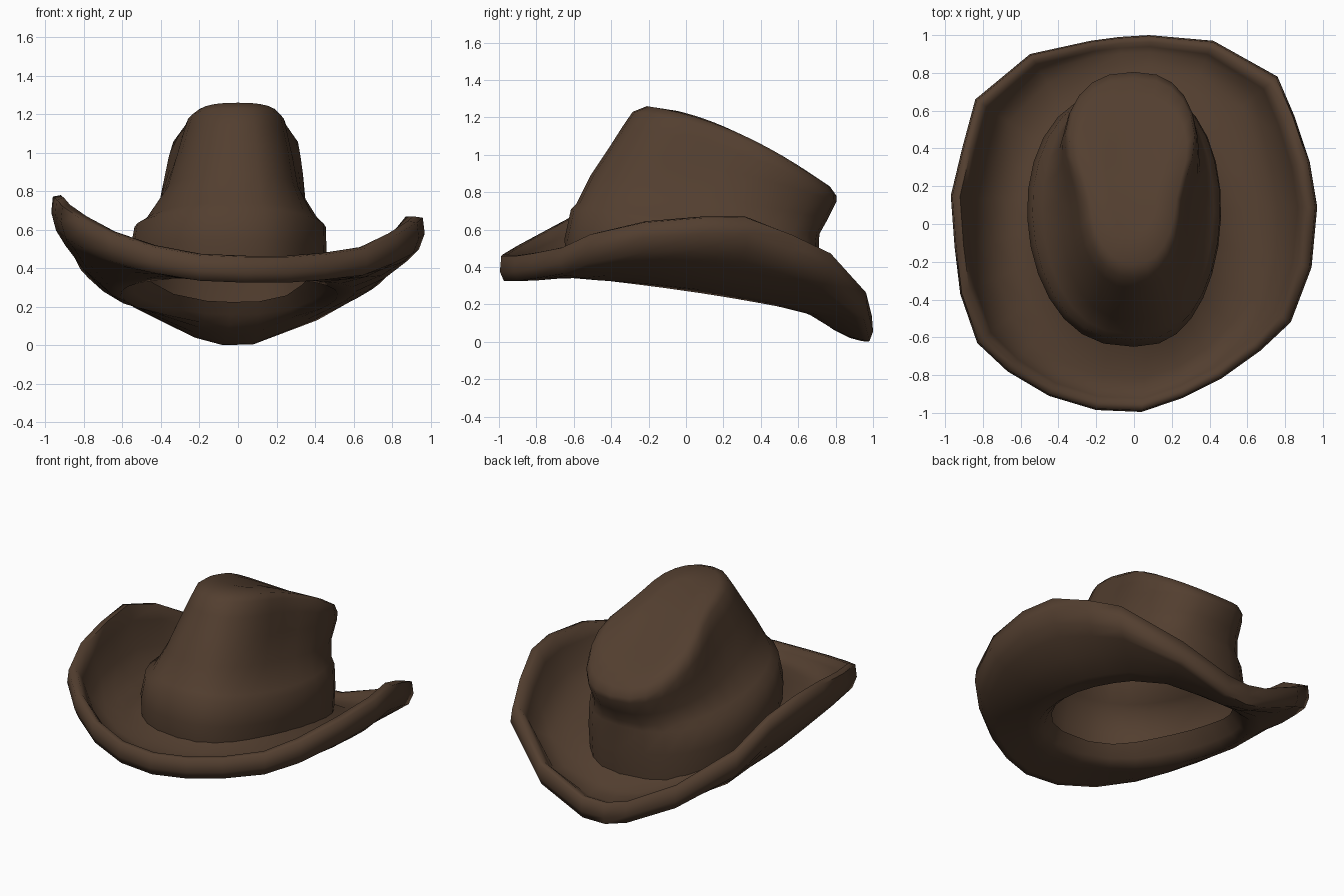
import bpy, bmesh, math

if "Cube" in bpy.data.objects:
    bpy.data.objects.remove(bpy.data.objects["Cube"])

felt = bpy.data.materials.new("brown_felt")
felt.diffuse_color = (0.086, 0.049, 0.029, 1)
felt.use_nodes = True
felt.node_tree.nodes["Principled BSDF"].inputs["Base Color"].default_value = felt.diffuse_color


def loft(name, rings, cap=False, closed=False, angle=60):
    """Skin a list of equal-length closed rings."""
    bm = bmesh.new()
    vs = [[bm.verts.new(p) for p in r] for r in rings]
    n = len(rings[0])
    pairs = list(zip(vs, vs[1:]))
    if closed:
        pairs.append((vs[-1], vs[0]))
    for a, b in pairs:
        for i in range(n):
            j = (i + 1) % n
            bm.faces.new((a[i], a[j], b[j], b[i]))
    if cap:
        c = bm.verts.new([sum(v.co[k] for v in vs[-1]) / n for k in range(3)])
        for i in range(n):
            bm.faces.new((vs[-1][i], vs[-1][(i + 1) % n], c))
    bmesh.ops.recalc_face_normals(bm, faces=bm.faces)
    me = bpy.data.meshes.new(name)
    bm.to_mesh(me)
    bm.free()
    me.materials.append(felt)
    ob = bpy.data.objects.new(name, me)
    bpy.context.collection.objects.link(ob)
    bpy.ops.object.select_all(action='DESELECT')
    ob.select_set(True)
    bpy.context.view_layer.objects.active = ob
    bpy.ops.object.shade_smooth_by_angle(angle=math.radians(angle))
    return ob


def egg(t, yf, yb, xl, xr, zf, zb, taper=0, dent=0, bow=0):
    """Point on a tilted egg-shaped ring; t=0 is the front, going to +x."""
    u = (1 - math.cos(t)) / 2
    s = math.sin(t)
    w = (xr if s > 0 else xl) * (1 - taper * (1 - u))
    w -= dent * math.exp(-((u - 0.42) / 0.2) ** 2)
    x = math.copysign(abs(s) ** 0.8, s) * w
    return (x, yf + (yb - yf) * u, zf + (zb - zf) * u + bow * 4 * u * (1 - u))


N = 28
TS = [2 * math.pi * i / N for i in range(N)]


def ring(*a):
    return [egg(t, *a) for t in TS]


# ring values: front y, back y, left x, right x, front z, back z, taper, dent, bow
BASE = (-0.64, 0.70, 0.59, 0.48, 0.42, 0.20, 0.1, 0, 0.02)

# crown: bulging foot, pinched sides and a sloping top, in one skin
loft("crown", [ring(*BASE),
               ring(-0.65, 0.715, 0.595, 0.485, 0.55, 0.39, 0.1),
               ring(-0.615, 0.71, 0.56, 0.475, 0.71, 0.54, 0.08, 0, -0.01),
               ring(-0.585, 0.715, 0.50, 0.435, 0.74, 0.58, 0.06, 0, -0.015),
               ring(-0.51, 0.76, 0.445, 0.385, 0.89, 0.66, 0.1, 0.03, 0),
               ring(-0.41, 0.805, 0.44, 0.395, 1.04, 0.75, 0.2, 0.05, 0.03),
               ring(-0.34, 0.805, 0.44, 0.40, 1.15, 0.78, 0.3, 0.055, 0.06),
               ring(-0.285, 0.77, 0.425, 0.395, 1.23, 0.83, 0.36, 0.055, 0.075),
               ring(-0.21, 0.68, 0.36, 0.345, 1.26, 0.89, 0.36, 0.04, 0.06),
               ring(-0.05, 0.45, 0.18, 0.17, 1.235, 1.02, 0.3, 0.02, 0.025)],
     cap=True, angle=75)

# brim outline: x, y, height of the lip
EDGE = [(0.04, -0.995, .465), (0.26, -0.92, .465), (0.46, -0.82, .48), (0.67, -0.67, .51),
        (0.83, -0.52, .58), (0.94, -0.23, .645), (0.97, 0.09, .67), (0.93, 0.33, .67),
        (0.85, 0.57, .58), (0.76, 0.78, .48), (0.42, 0.97, .27), (0.08, 1.0, .145),
        (-0.08, 0.99, .14), (-0.23, 0.97, .18), (-0.55, 0.9, .34), (-0.84, 0.66, .56),
        (-0.91, 0.4, .71), (-0.97, 0.15, .78), (-0.95, -0.12, .765), (-0.92, -0.37, .73),
        (-0.83, -0.63, .67), (-0.67, -0.78, .59), (-0.45, -0.91, .52), (-0.2, -0.985, .475)]


def brim_ring(t, lift, to_top=0.0, side=0.0):
    """Ring a fraction t from crown to edge, lifted above the underside."""
    out = []
    for x, y, zt in EDGE:
        th = math.atan2(x + 0.05, -y * 0.85)
        bx, by, bz = egg(th, *BASE)
        bz -= 0.065
        d = zt - 0.14 - bz
        k = max(t, 0)
        f = k ** (2.1 if x > 0 else 1.9) if d > 0 else 1 - (1 - k) ** 2
        # the drooping back is thicker, so its lip stands up less
        thick = 1 + 0.8 * min(1, max(0, -d / 0.1)) if 0.4 < t < 0.9 else 1
        z = bz + d * f + lift * thick + side * math.sin(th) ** 2
        z += (zt - z) * to_top
        out.append((bx + (x - bx) * t, by + (y - by) * t, z))
    return out


# brim: underside rolled up into the head opening, lip, then the upper side
loft("brim", [brim_ring(-0.14, 0.09, 0, 0.06), brim_ring(0, 0.025, 0, 0.03),
              brim_ring(0.12, 0), brim_ring(0.3, 0), brim_ring(0.6, 0),
              brim_ring(0.82, 0), brim_ring(0.94, 0), brim_ring(1.0, 0.05),
              brim_ring(0.98, 0, 0.95), brim_ring(0.88, 0, 1.0), brim_ring(0.8, 0.06, 0.55),
              brim_ring(0.7, 0.06), brim_ring(0.5, 0.055), brim_ring(0.25, 0.06),
              brim_ring(0, 0.08, 0, 0.03)],
     closed=True, angle=75)
